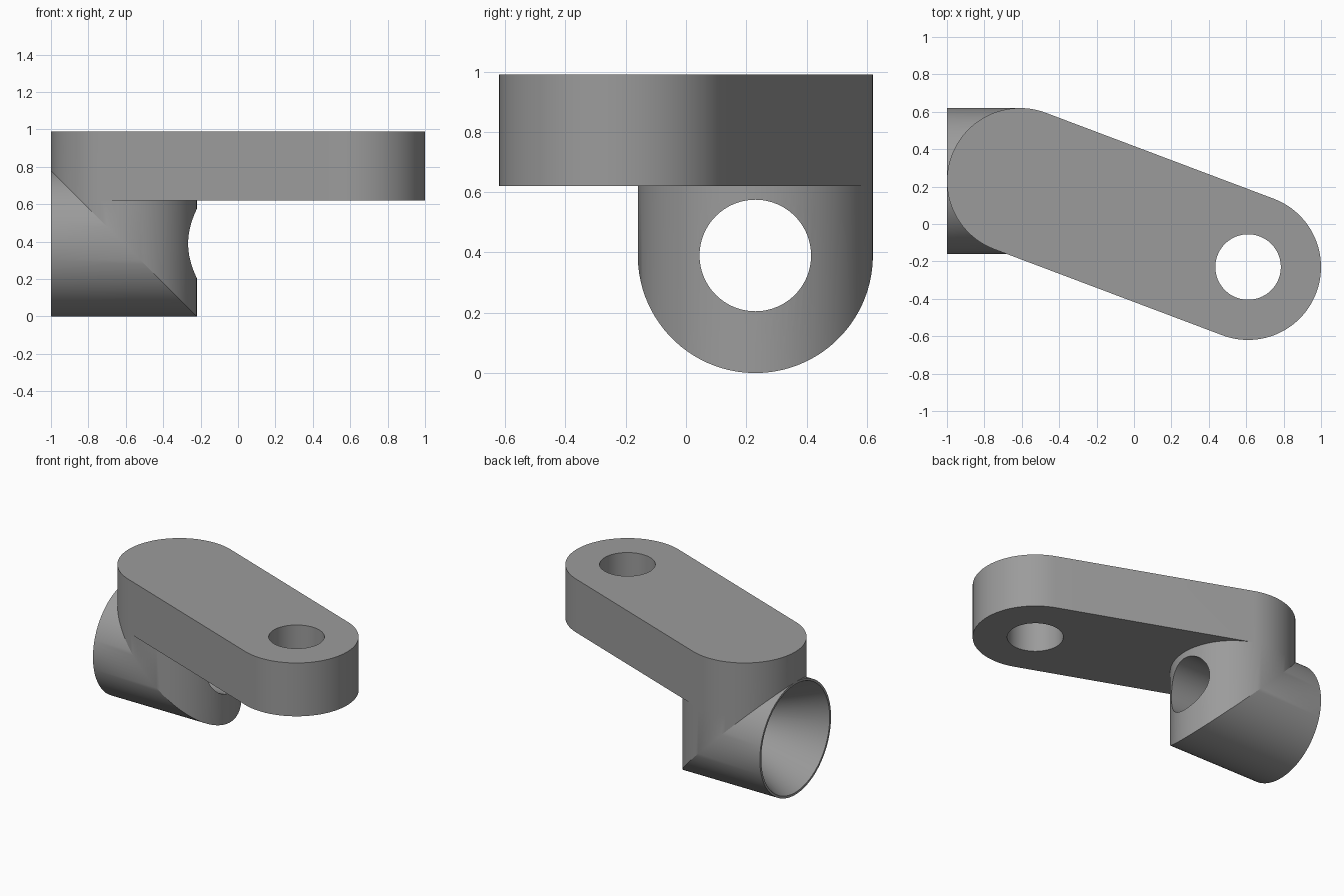
import bpy, bmesh, math

if "Cube" in bpy.data.objects:
    bpy.data.objects.remove(bpy.data.objects["Cube"])

R = 0.39                      # outer radius of arm ends and elbow
AX, AY, AZ = -0.61, 0.23, 0.39  # elbow centre
BX, BY = 0.61, -0.23          # pivot hole centre
ARM_Z0, ARM_Z1 = 0.62, 0.99
N = 96
START = math.atan2(BY - AY, BX - AX) + math.pi / 2  # arm tangent direction

grey = bpy.data.materials.new("plain grey")
grey.diffuse_color = (0.33, 0.33, 0.33, 1)
grey.use_nodes = True
grey.node_tree.nodes["Principled BSDF"].inputs["Base Color"].default_value = grey.diffuse_color


def loft(name, rings):
    """Closed solid through a list of equal-length point rings."""
    bm = bmesh.new()
    loops = [[bm.verts.new(p) for p in ring] for ring in rings]
    for a, b in zip(loops, loops[1:]):
        for i in range(len(a)):
            j = (i + 1) % len(a)
            bm.faces.new((a[i], a[j], b[j], b[i]))
    bm.faces.new(loops[0])
    bm.faces.new(loops[-1])
    bmesh.ops.recalc_face_normals(bm, faces=bm.faces)
    mesh = bpy.data.meshes.new(name)
    bm.to_mesh(mesh)
    bm.free()
    mesh.materials.append(grey)
    obj = bpy.data.objects.new(name, mesh)
    bpy.context.collection.objects.link(obj)
    return obj


def combine(target, other, operation):
    bpy.context.view_layer.objects.active = target
    mod = target.modifiers.new(operation.lower(), 'BOOLEAN')
    mod.operation = operation
    mod.solver = 'EXACT'
    mod.object = other
    bpy.ops.object.modifier_apply(modifier=mod.name)
    bpy.data.objects.remove(other)


def arc(cx, cy, start, steps, count):
    return [(cx + R * math.cos(start + 2 * math.pi * i / steps),
             cy + R * math.sin(start + 2 * math.pi * i / steps)) for i in range(count)]


# Flat arm with rounded ends
outline = (arc(AX, AY, START, N, N // 2 + 1)
           + arc(BX, BY, START + math.pi, N, N // 2 + 1))
body = loft("bracket_body", [[(x, y, z) for x, y in outline] for z in (ARM_Z0, ARM_Z1)])

# Mitred elbow: sideways tube turning up into the arm
circle = arc(AX, AY, START, N, N)
elbow = loft("elbow", [
    [(-1.0 - 0.0005, y, AZ - (x - AX)) for x, y in circle],
    [(x, y, AZ - (x - AX)) for x, y in circle],
    [(x, y, 0.9) for x, y in circle]])
combine(body, elbow, 'UNION')

# Bore: tapered mouth leading to a straight hole
profile = [(-1.02, 0.384), (-0.61, 0.185), (-0.1, 0.185)]
bore = loft("bore", [
    [(x, AY + r * math.cos(2 * math.pi * i / N), AZ + r * math.sin(2 * math.pi * i / N))
     for i in range(N)] for x, r in profile])
combine(body, bore, 'DIFFERENCE')

# Pivot hole through the free end of the arm
pivot = loft("pivot_hole", [
    [(BX + 0.175 * math.cos(2 * math.pi * i / N), BY + 0.175 * math.sin(2 * math.pi * i / N), z)
     for i in range(N)] for z in (0.5, 1.1)])
combine(body, pivot, 'DIFFERENCE')

# Smooth curved walls, keep edges crisp
bpy.ops.object.select_all(action='DESELECT')
body.select_set(True)
bpy.context.view_layer.objects.active = body
bpy.ops.object.shade_smooth_by_angle(angle=math.radians(20))
